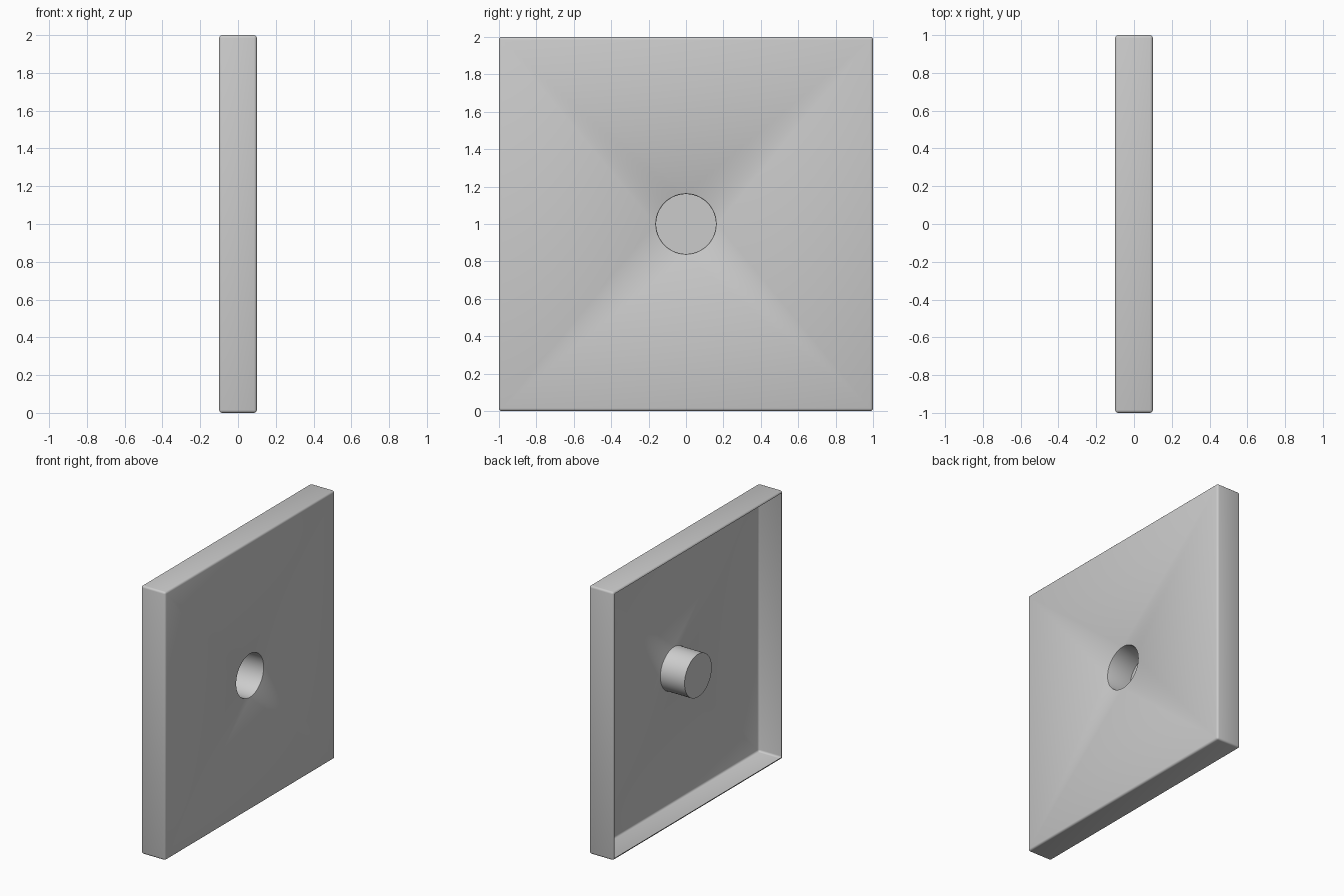
import bpy, bmesh
from math import cos, sin, tau
from mathutils import Matrix, Vector

if "Cube" in bpy.data.objects:
    bpy.data.objects.remove(bpy.data.objects["Cube"])

HALF_X = 0.1      # half the panel thickness
SEGMENTS = 48     # sides of the round recess

bm = bmesh.new()

# Rounded slab
bmesh.ops.create_cube(bm, size=1, matrix=Matrix.Translation((0, 0, 1)) @ Matrix.Diagonal((2 * HALF_X, 2, 2, 1)))
bmesh.ops.bevel(bm, geom=bm.edges[:], offset=0.015, segments=3, profile=0.5, affect='EDGES')

# Open the back, and remove the front sheet so it can be refilled around the recess
flat = [f for f in bm.faces if abs(f.normal.x) > 0.99 and f.calc_area() > 1]
front_edges = [e for f in flat if f.calc_center_median().x > 0 for e in f.edges]
bmesh.ops.delete(bm, geom=flat, context='FACES_ONLY')


def ring(radius, x):
    return [bm.verts.new((x, radius * cos(tau * i / SEGMENTS), 1 + radius * sin(tau * i / SEGMENTS)))
            for i in range(SEGMENTS)]


# Round recess with a softened mouth and a flat end
rings = [ring(r, x) for r, x in ((0.166, HALF_X), (0.162, 0.098), (0.16, 0.093), (0.16, -HALF_X))]
for a, b in zip(rings, rings[1:]):
    for i in range(SEGMENTS):
        j = (i + 1) % SEGMENTS
        bm.faces.new((a[i], a[j], b[j], b[i]))
bm.faces.new(rings[-1])

# Front sheet with the round opening
mouth = [bm.edges.get((rings[0][i], rings[0][(i + 1) % SEGMENTS])) for i in range(SEGMENTS)]
fill = bmesh.ops.triangle_fill(bm, use_beauty=True, edges=front_edges + mouth, normal=Vector((1, 0, 0)))
sheet = [g for g in fill["geom"] if isinstance(g, bmesh.types.BMFace)]

# Consistent outward normals
bmesh.ops.recalc_face_normals(bm, faces=bm.faces[:])
if sum(f.normal.x * f.calc_area() for f in sheet) < 0:
    bmesh.ops.reverse_faces(bm, faces=bm.faces[:])

mesh = bpy.data.meshes.new("panel_shell")
bm.to_mesh(mesh)
bm.free()
panel = bpy.data.objects.new("panel_shell", mesh)
bpy.context.collection.objects.link(panel)
bpy.context.view_layer.objects.active = panel
panel.select_set(True)
bpy.ops.object.shade_smooth_by_angle(angle=0.7)
